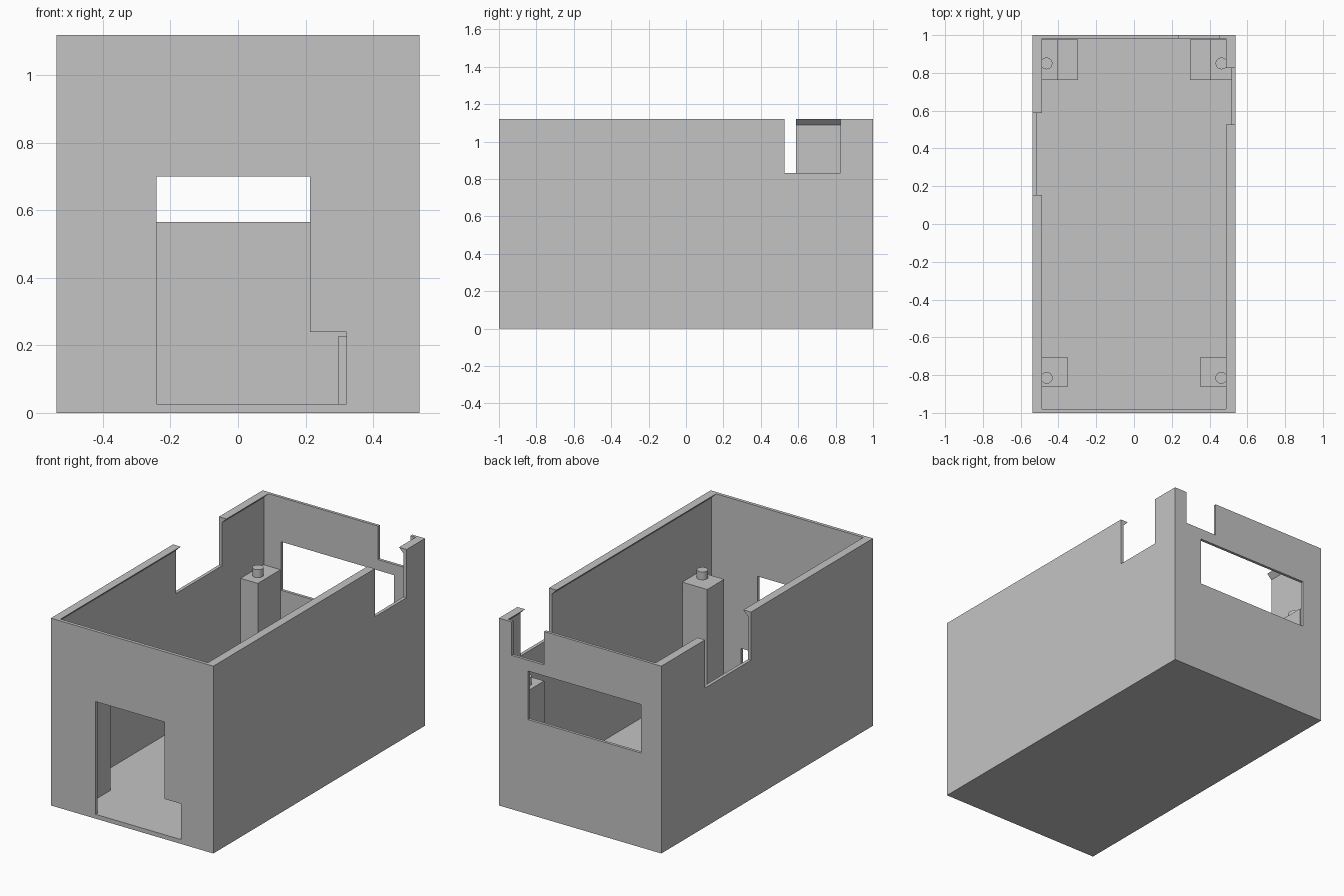
import bpy, bmesh
from mathutils import Vector

default = bpy.data.objects.get("Cube")
if default:
    bpy.data.objects.remove(default, do_unlink=True)

# Single flat grey
grey = bpy.data.materials.new("plain_grey")
grey.use_nodes = True
colour = (0.55, 0.55, 0.55, 1)
grey.diffuse_color = colour
grey.node_tree.nodes["Principled BSDF"].inputs["Base Color"].default_value = colour

HALF_W, HALF_L, HEIGHT = 0.537, 1.0, 1.12
FLOOR, WALL, LIP = 0.026, 0.02, 0.03
INNER = HALF_W - WALL


def add_object(name, bm):
    bmesh.ops.recalc_face_normals(bm, faces=bm.faces)
    mesh = bpy.data.meshes.new(name)
    bm.to_mesh(mesh)
    bm.free()
    mesh.materials.append(grey)
    obj = bpy.data.objects.new(name, mesh)
    bpy.context.collection.objects.link(obj)
    return obj


def prism(name, outline, y0, y1):
    """Extrude an x-z outline from y0 to y1."""
    bm = bmesh.new()
    face = bm.faces.new([bm.verts.new((x, y0, z)) for x, z in outline])
    new = bmesh.ops.extrude_face_region(bm, geom=[face])["geom"]
    moved = [v for v in new if isinstance(v, bmesh.types.BMVert)]
    bmesh.ops.translate(bm, verts=moved, vec=Vector((0, y1 - y0, 0)))
    return add_object(name, bm)


def box(name, x0, x1, y0, y1, z0, z1):
    return prism(name, [(x0, z0), (x1, z0), (x1, z1), (x0, z1)], y0, y1)


def cut(obj, cutter):
    mod = obj.modifiers.new("cut", "BOOLEAN")
    mod.operation, mod.solver, mod.object = "DIFFERENCE", "EXACT", cutter
    cutter.hide_render = True
    bpy.context.view_layer.update()
    graph = bpy.context.evaluated_depsgraph_get()
    result = bpy.data.meshes.new_from_object(obj.evaluated_get(graph))
    obj.modifiers.clear()
    obj.data = result
    bpy.data.objects.remove(cutter, do_unlink=True)


# Open case, its long walls flaring into a sloped lip at the rim
case = box("case", -HALF_W, HALF_W, -HALF_L, HALF_L, 0, HEIGHT)
half = [(INNER, FLOOR), (INNER, HEIGHT - LIP), (INNER - LIP, HEIGHT), (INNER - LIP, 1.3)]
cavity = half + [(-x, z) for x, z in reversed(half)]
cut(case, prism("cavity_cutter", cavity, -0.98, 0.983))

# Stepped doorway in the front wall
door = [(-0.242, FLOOR), (0.322, FLOOR), (0.322, 0.24), (0.213, 0.24), (0.213, 0.7), (-0.242, 0.7)]
cut(case, prism("door_cutter", door, -1.1, -0.9))

# Back window, back notch and side notches
cut(case, box("window_cutter", -0.404, 0.345, 0.9, 1.1, 0.565, 0.855))
cut(case, box("back_notch_cutter", 0.238, 0.453, 0.9, 1.1, 0.92, 1.3))
cut(case, box("right_notch_cutter", 0.4, 0.7, 0.526, 0.826, 0.832, 1.3))
cut(case, box("left_notch_cutter", -0.7, -0.4, 0.154, 0.588, 0.832, 1.3))

# Corner posts with locating pegs, and low blocks beside the back posts
POST_TOP = 0.69


def peg(name, x, y):
    bm = bmesh.new()
    bmesh.ops.create_cone(bm, cap_ends=True, segments=32, radius1=0.031, radius2=0.031, depth=0.07)
    bmesh.ops.translate(bm, verts=bm.verts, vec=(x, y, POST_TOP + 0.012))
    for f in bm.faces:
        f.smooth = len(f.verts) == 4
    for e in bm.edges:
        e.smooth = e.calc_face_angle(0) < 0.6
    add_object(name, bm)


for side, s in (("left", 1), ("right", -1)):
    def inside(name, near, far, y0, y1, top):
        box(name, *sorted((s * near, s * far)), y0, y1, FLOOR - 0.005, top)

    inside(f"front_{side}_post", 0.352, INNER + 0.005, -0.864, -0.703, POST_TOP)
    inside(f"back_{side}_post", 0.403, INNER + 0.005, 0.763, 0.977, POST_TOP)
    inside(f"back_{side}_block", 0.296, 0.403, 0.763, 0.977, 0.227)
    peg(f"front_{side}_peg", s * 0.462, -0.815)
    peg(f"back_{side}_peg", s * 0.463, 0.85)
